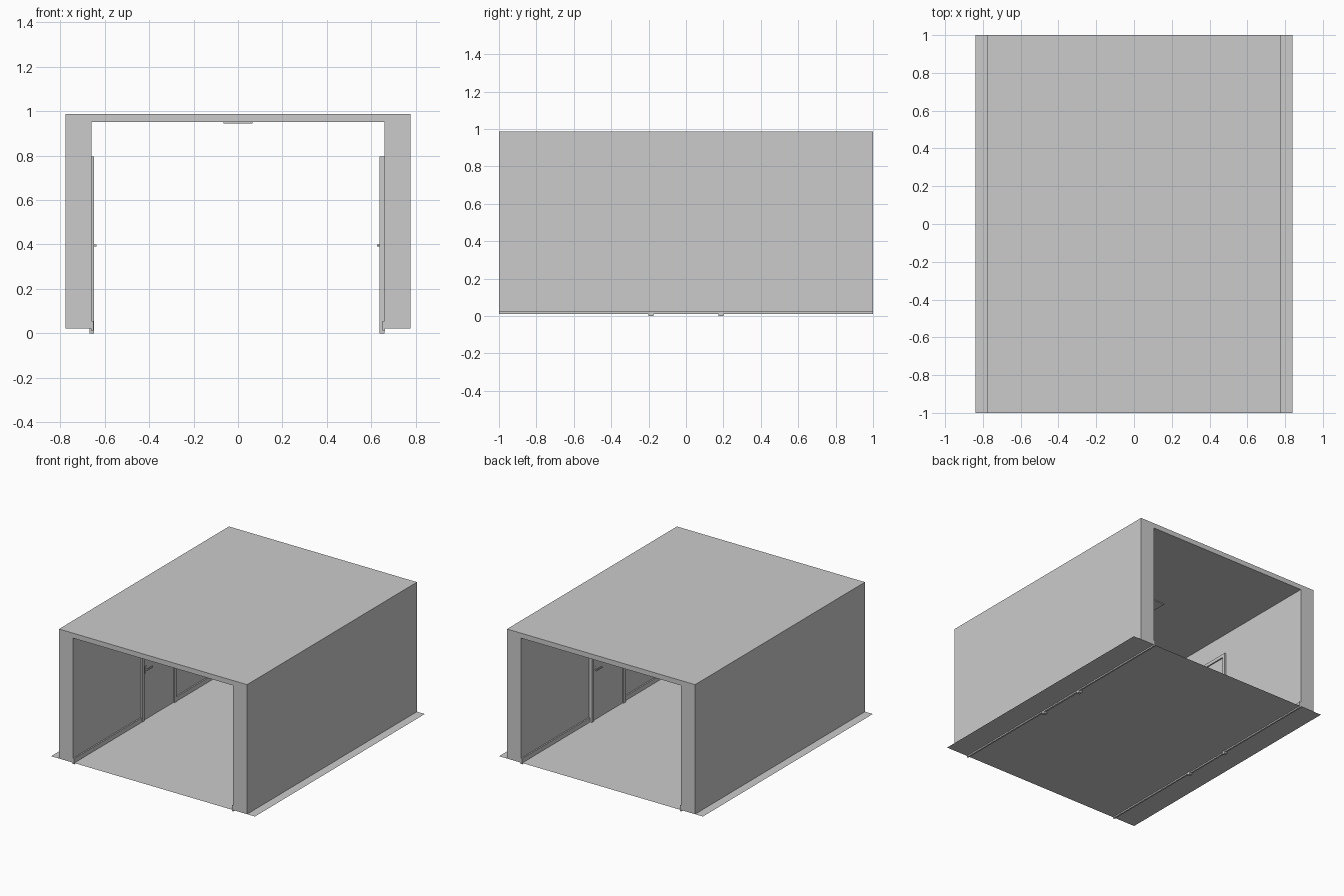
import bpy, bmesh
from mathutils import Vector, Matrix

if "Cube" in bpy.data.objects:
    bpy.data.objects.remove(bpy.data.objects["Cube"])


def make_object(name, bm):
    mesh = bpy.data.meshes.new(name)
    bm.to_mesh(mesh)
    bm.free()
    obj = bpy.data.objects.new(name, mesh)
    bpy.context.collection.objects.link(obj)
    return obj


def box(name, x, y, z):
    """Box from (min, max) ranges."""
    bm = bmesh.new()
    lo, hi = Vector((min(x), min(y), min(z))), Vector((max(x), max(y), max(z)))
    bmesh.ops.create_cube(bm, size=1,
                          matrix=Matrix.Translation((lo + hi) / 2) @ Matrix.Diagonal((*(hi - lo), 1)))
    return make_object(name, bm)


def extrude_y(name, outline, y0, y1):
    """Prism from an x-z outline."""
    bm = bmesh.new()
    face = bm.faces.new([bm.verts.new((x, y0, z)) for x, z in outline])
    ext = bmesh.ops.extrude_face_region(bm, geom=[face])
    moved = [v for v in ext["geom"] if isinstance(v, bmesh.types.BMVert)]
    bmesh.ops.translate(bm, verts=moved, vec=(0, y1 - y0, 0))
    bmesh.ops.recalc_face_normals(bm, faces=bm.faces)
    return make_object(name, bm)


# Corridor shell: two thick walls joined by a thin ceiling
FLOOR, W_IN, W_OUT, CEIL, TOP = 0.022, 0.66, 0.775, 0.95, 0.987
extrude_y("walls_and_ceiling",
          [(-W_OUT, FLOOR), (-W_OUT, TOP), (W_OUT, TOP), (W_OUT, FLOOR),
           (W_IN, FLOOR), (W_IN, CEIL), (-W_IN, CEIL), (-W_IN, FLOOR)], -1, 1)

# Floor sheet, slightly wider than the walls
bm = bmesh.new()
bmesh.ops.create_grid(bm, x_segments=1, y_segments=1, size=1,
                      matrix=Matrix.Translation((0, 0, FLOOR)) @ Matrix.Diagonal((0.84, 1, 1, 1)))
make_object("floor", bm)

# Ceiling lamp
box("ceiling_lamp", (-0.065, 0.065), (-0.245, 0.245), (0.944, CEIL))

# Doors and skirting; the right side is the left side turned half round
HALF, TRIM, DOOR_TOP = 0.2, 0.025, 0.795
for side, s, face, back in (("left", -1, 0.647, 0.668), ("right", 1, 0.636, 0.66)):
    fx = (s * face, s * back)
    # door frame
    box(side + "_jamb_front", fx, (-HALF, -HALF + TRIM), (0, DOOR_TOP))
    box(side + "_jamb_back", fx, (HALF - TRIM, HALF), (0, DOOR_TOP))
    box(side + "_door_head", fx, (-HALF + TRIM, HALF - TRIM), (DOOR_TOP - TRIM, DOOR_TOP))
    # door leaf, set back inside the frame
    box(side + "_door", (s * (face + 0.009), s * back), (-HALF + TRIM, HALF - TRIM),
        (0.012, DOOR_TOP - TRIM))
    # lever handle: plate, stem and lever
    hy, leaf = s * 0.15, face + 0.009
    box(side + "_handle_plate", (s * leaf, s * (leaf - 0.003)),
        (hy - 0.008, hy + 0.008), (0.365, 0.42))
    box(side + "_handle_stem", (s * leaf, s * (face - 0.004)),
        (hy - 0.004, hy + 0.004), (0.391, 0.4))
    box(side + "_handle_lever", (s * (face - 0.003), s * (face - 0.01)),
        (hy + s * 0.006, hy - s * 0.06), (0.391, 0.4))
    # skirting boards either side of the door
    for label, y in (("front", (-1, -HALF)), ("back", (HALF, 1))):
        box(side + "_skirting_" + label, (s * 0.65, s * 0.662), y, (0.012, 0.055))
